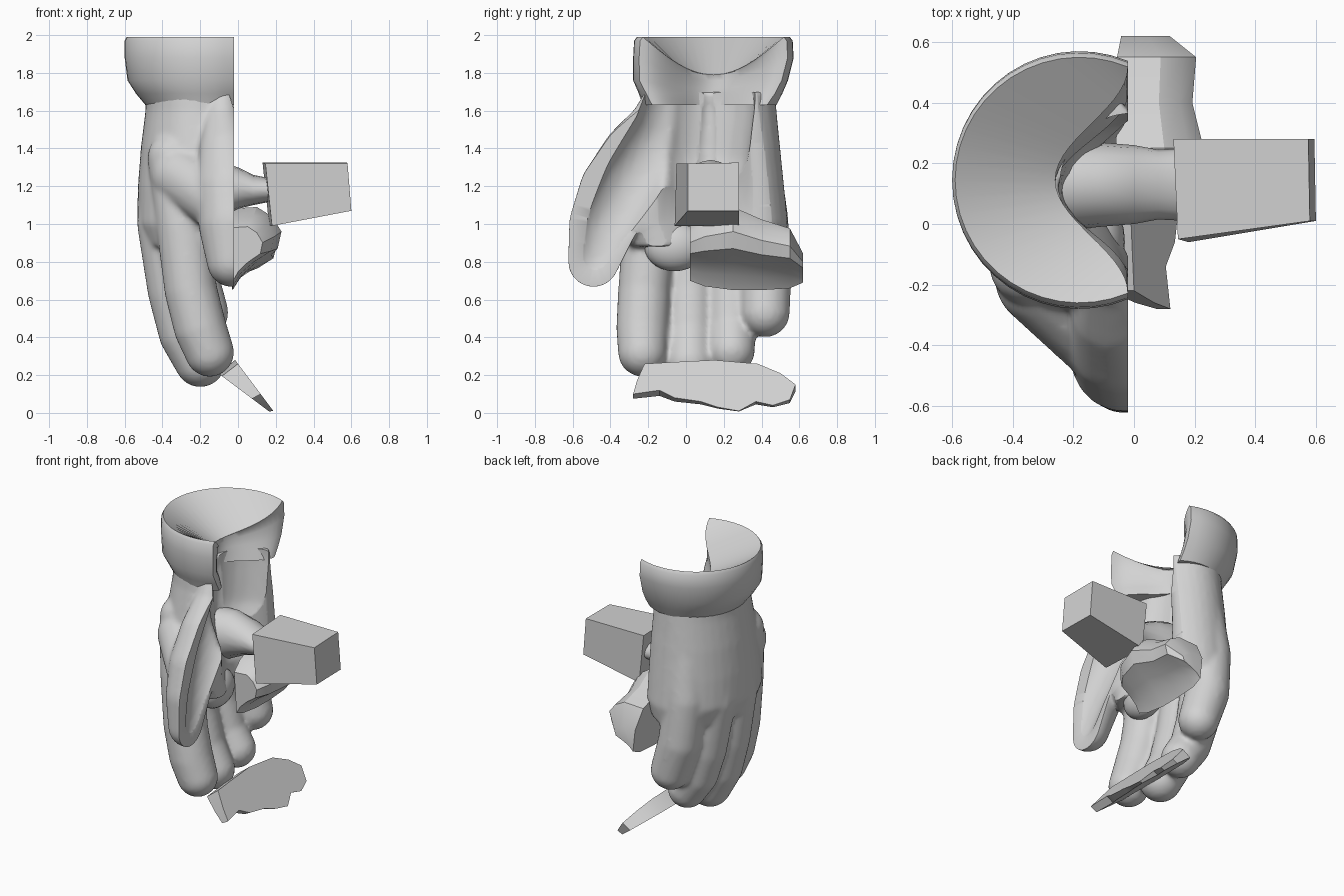
import bpy, bmesh
from math import sin, cos, acos, pi, radians
from mathutils import Vector

cube = bpy.data.objects.get("Cube")
if cube:
    bpy.data.objects.remove(cube)

CUT = -0.02   # plane where the glove is open towards the palm
N = 29        # points along each arc of a section

grey = bpy.data.materials.new("plain_grey")
grey.use_nodes = True
colour = (0.65, 0.65, 0.65, 1)
grey.diffuse_color = colour
grey.node_tree.nodes["Principled BSDF"].inputs["Base Color"].default_value = colour


def activate(obj):
    bpy.ops.object.select_all(action='DESELECT')
    obj.select_set(True)
    bpy.context.view_layer.objects.active = obj


def finish(name, bm, angle=40):
    """Turn a bmesh into a named object with smooth shading and sharp edges."""
    bmesh.ops.recalc_face_normals(bm, faces=bm.faces)
    mesh = bpy.data.meshes.new(name)
    bm.to_mesh(mesh)
    bm.free()
    mesh.materials.append(grey)
    obj = bpy.data.objects.new(name, mesh)
    bpy.context.collection.objects.link(obj)
    if angle:
        activate(obj)
        bpy.ops.object.shade_smooth_by_angle(angle=radians(angle))
    return obj


def loft(bm, rings, caps=True):
    """Bridge closed rings of points and return their vertices."""
    rows = [[bm.verts.new(p) for p in ring] for ring in rings]
    for a, b in zip(rows, rows[1:]):
        for i in range(len(a)):
            j = (i + 1) % len(a)
            bm.faces.new((a[i], a[j], b[j], b[i]))
    if caps:
        bm.faces.new(rows[0])
        bm.faces.new(rows[-1])
    return rows


def crescent(z, y0, y1, depth, hollow, dip, centre, edge):
    """Section of the shell: round back at x = -depth, hollow towards the palm."""
    r, cy, ry = depth - centre, (y0 + y1) / 2, (y1 - y0) / 2
    a = acos((edge + centre) / r)
    outer, inner = [], []
    for i in range(N):
        t = a + (2 * pi - 2 * a) * i / (N - 1)
        outer.append(Vector((-centre + r * cos(t), cy + ry * sin(t), z)))
    for i in range(N):
        s = i / (N - 1)
        w = sin(pi * s)
        p = outer[0].lerp(outer[-1], s)
        inner.append(p + Vector((-hollow * w ** 2, 0, -dip * w)))
    return outer + inner[-2:0:-1]


def shell(bm, sections, centre, edge):
    """Loft crescents and close both ends with strips from back to hollow."""
    rows = loft(bm, [crescent(*s, centre, edge) for s in sections], caps=False)
    for row in (rows[0], rows[-1]):
        inner = [row[0]] + row[:N - 1:-1] + [row[N - 1]]
        for i in range(N - 1):
            face = []
            for v in (row[i], row[i + 1], inner[i + 1], inner[i]):
                if v not in face:
                    face.append(v)
            bm.faces.new(face)


def limb(bm, joints):
    """Rounded limb: the hull of two balls for every pair of joints."""
    for pair in zip(joints, joints[1:]):
        part = bmesh.new()
        for x, y, z, r in pair:
            ball = bmesh.ops.create_icosphere(part, subdivisions=3, radius=r)
            bmesh.ops.translate(part, verts=ball["verts"], vec=(x, y, z))
        bmesh.ops.delete(part, geom=part.edges[:], context='EDGES_FACES')
        bmesh.ops.convex_hull(part, input=part.verts[:])
        loose = [v for v in part.verts if not v.link_faces]
        bmesh.ops.delete(part, geom=loose, context='VERTS')
        temp = bpy.data.meshes.new("temp")
        part.to_mesh(temp)
        part.free()
        bm.from_mesh(temp)
        bpy.data.meshes.remove(temp)


def fuse(obj, voxel):
    """Melt overlapping pieces into one soft skin."""
    activate(obj)
    remesh = obj.modifiers.new("fuse", 'REMESH')
    remesh.mode = 'VOXEL'
    remesh.voxel_size = voxel
    obj.modifiers.new("soften", 'SMOOTH').iterations = 8
    for m in ("fuse", "soften"):
        bpy.ops.object.modifier_apply(modifier=m)


# Cuff: flared band with a dished top
bm = bmesh.new()
shell(bm, [(1.99, -0.26, 0.55, 0.59, 0.24, 0.20),
           (1.97, -0.275, 0.565, 0.60, 0.24, 0.18),
           (1.88, -0.28, 0.57, 0.60, 0.24, 0.12),
           (1.76, -0.28, 0.54, 0.585, 0.24, 0.04),
           (1.69, -0.25, 0.51, 0.54, 0.24, 0),
           (1.63, -0.23, 0.48, 0.49, 0.24, 0)], 0.18, CUT)
finish("cuff", bm)

# Hand: palm shell, four fingers and thumb fused into one skin
bm = bmesh.new()
shell(bm, [(1.70, -0.23, 0.47, 0.49, 0.25, 0),
           (1.60, -0.24, 0.48, 0.49, 0.26, 0),
           (1.40, -0.28, 0.50, 0.515, 0.25, 0),
           (1.20, -0.32, 0.52, 0.53, 0.22, 0),
           (1.00, -0.34, 0.54, 0.535, 0.12, 0),
           (0.88, -0.31, 0.52, 0.49, 0.11, 0)], 0.21, 0.0)
limb(bm, [(-0.34, -0.13, 1.35, 0.14), (-0.29, -0.19, 1.0, 0.145),
          (-0.25, -0.22, 0.65, 0.14), (-0.20, -0.23, 0.45, 0.14),
          (-0.15, -0.23, 0.32, 0.13)])                               # index
limb(bm, [(-0.37, 0.05, 1.35, 0.14), (-0.395, 0.02, 1.0, 0.14),
          (-0.34, 0.02, 0.65, 0.14), (-0.28, 0.02, 0.42, 0.14),
          (-0.20, 0.02, 0.27, 0.135)])                               # middle
limb(bm, [(-0.36, 0.20, 1.35, 0.14), (-0.38, 0.23, 1.0, 0.14),
          (-0.32, 0.24, 0.65, 0.135), (-0.26, 0.24, 0.45, 0.13),
          (-0.18, 0.24, 0.33, 0.125)])                               # ring
limb(bm, [(-0.26, 0.36, 1.38, 0.13), (-0.28, 0.40, 1.05, 0.14),
          (-0.25, 0.42, 0.75, 0.14), (-0.18, 0.42, 0.53, 0.13)])     # little
limb(bm, [(-0.08, -0.15, 1.66, 0.08), (-0.08, -0.19, 1.55, 0.10),
          (-0.06, -0.29, 1.38, 0.15), (-0.04, -0.38, 1.18, 0.185),
          (-0.03, -0.44, 1.0, 0.18), (-0.03, -0.49, 0.80, 0.135)])   # thumb
limb(bm, [(-0.30, -0.18, 1.25, 0.16), (-0.11, -0.36, 1.12, 0.155)])  # web
hand = finish("hand", bm, 0)
fuse(hand, 0.015)

# Hollow running from the wrist across the palm into the thumb
bm = bmesh.new()
limb(bm, [(0.0, 0.12, 2.1, 0.24), (0.0, 0.12, 1.65, 0.25),
          (0.0, 0.10, 1.4, 0.24), (0.04, 0.08, 1.2, 0.2)])
limb(bm, [(0.0, -0.02, 1.75, 0.18), (0.02, -0.10, 1.5, 0.18),
          (0.06, -0.27, 1.25, 0.18), (0.10, -0.41, 1.0, 0.17),
          (0.10, -0.48, 0.82, 0.14)])
cutter = finish("hollow_cutter", bm, 0)
cutter.hide_render = True
fuse(cutter, 0.02)
carve = hand.modifiers.new("carve", 'BOOLEAN')
carve.operation = 'DIFFERENCE'
carve.object = cutter
activate(hand)
bpy.ops.object.modifier_apply(modifier="carve")
bpy.data.objects.remove(cutter)

# Slice the hand open along the palm plane and close the cut
bm = bmesh.new()
bm.from_mesh(hand.data)
cut = bmesh.ops.bisect_plane(bm, geom=bm.verts[:] + bm.edges[:] + bm.faces[:],
                             plane_co=(CUT, 0, 0), plane_no=(1, 0, 0),
                             clear_outer=True)
rim = [e for e in cut["geom_cut"] if isinstance(e, bmesh.types.BMEdge)]
bmesh.ops.triangle_fill(bm, edges=rim, use_beauty=True, normal=(1, 0, 0))
bm.to_mesh(hand.data)
bm.free()
activate(hand)
bpy.ops.object.shade_smooth_by_angle(angle=radians(45))

# Soft lump at the root of the fingers
bm = bmesh.new()
bmesh.ops.create_uvsphere(bm, u_segments=24, v_segments=14, radius=1)
bmesh.ops.scale(bm, verts=bm.verts, vec=(0.10, 0.16, 0.13))
bmesh.ops.translate(bm, verts=bm.verts, vec=(-0.13, -0.06, 0.88))
finish("palm_lump", bm)

# Neck joining the palm to the block
bm = bmesh.new()
rings = []
for x, cz, rz, ry in [(-0.28, 1.16, 0.17, 0.16), (-0.12, 1.18, 0.16, 0.14),
                      (0.0, 1.19, 0.11, 0.13), (0.08, 1.18, 0.08, 0.115),
                      (0.18, 1.18, 0.06, 0.12)]:
    rings.append([(x, 0.13 + ry * cos(pi * i / 8), cz + rz * sin(pi * i / 8))
                  for i in range(16)])
loft(bm, rings)
finish("neck", bm)

# Tapered block
bm = bmesh.new()
far = [(0.13, 0.28, 1.325), (0.145, -0.05, 1.32),
       (0.18, -0.06, 0.99), (0.165, 0.28, 0.99)]
near = [(0.575, 0.28, 1.325), (0.58, 0.01, 1.32),
        (0.60, 0.01, 1.07), (0.595, 0.28, 1.07)]
loft(bm, [far, near])
finish("block", bm, 0)

# Torn lump beside the palm, built from scaled slices
profile = [(-0.06, 1.08), (0.10, 1.09), (0.18, 1.04), (0.23, 0.96),
           (0.21, 0.87), (0.10, 0.80), (0.02, 0.73), (-0.03, 0.65)]
bm = bmesh.new()
rings = []
for y, sx, sz, base in [(0.02, 0.6, 0.65, 0.70), (0.10, 0.85, 0.85, 0.67),
                        (0.25, 1, 1, 0.65), (0.40, 0.85, 0.85, 0.65),
                        (0.55, 0.9, 0.72, 0.66), (0.62, 0.55, 0.35, 0.69)]:
    rings.append([(CUT + (x - CUT) * sx, y, base + (z - 0.65) * sz)
                  for x, z in profile])
loft(bm, rings)
finish("torn_lump", bm, 30)

# Torn slanted flap below the fingertips
outline = [(-0.22, 0.26), (-0.05, 0.27), (0.15, 0.28), (0.38, 0.26),
           (0.50, 0.21), (0.58, 0.15), (0.55, 0.07), (0.46, 0.04),
           (0.37, 0.06), (0.28, 0.01), (0.17, 0.03), (0.08, 0.06),
           (-0.06, 0.08), (-0.14, 0.12), (-0.28, 0.10), (-0.26, 0.17)]
bm = bmesh.new()
front = [(0.195 - 0.75 * z, y, z) for y, z in outline]
back = [(x - 0.02 - 0.25 * z, y, z - 0.25 * z) for x, y, z in front]
loft(bm, [front, back])
finish("torn_flap", bm, 30)
